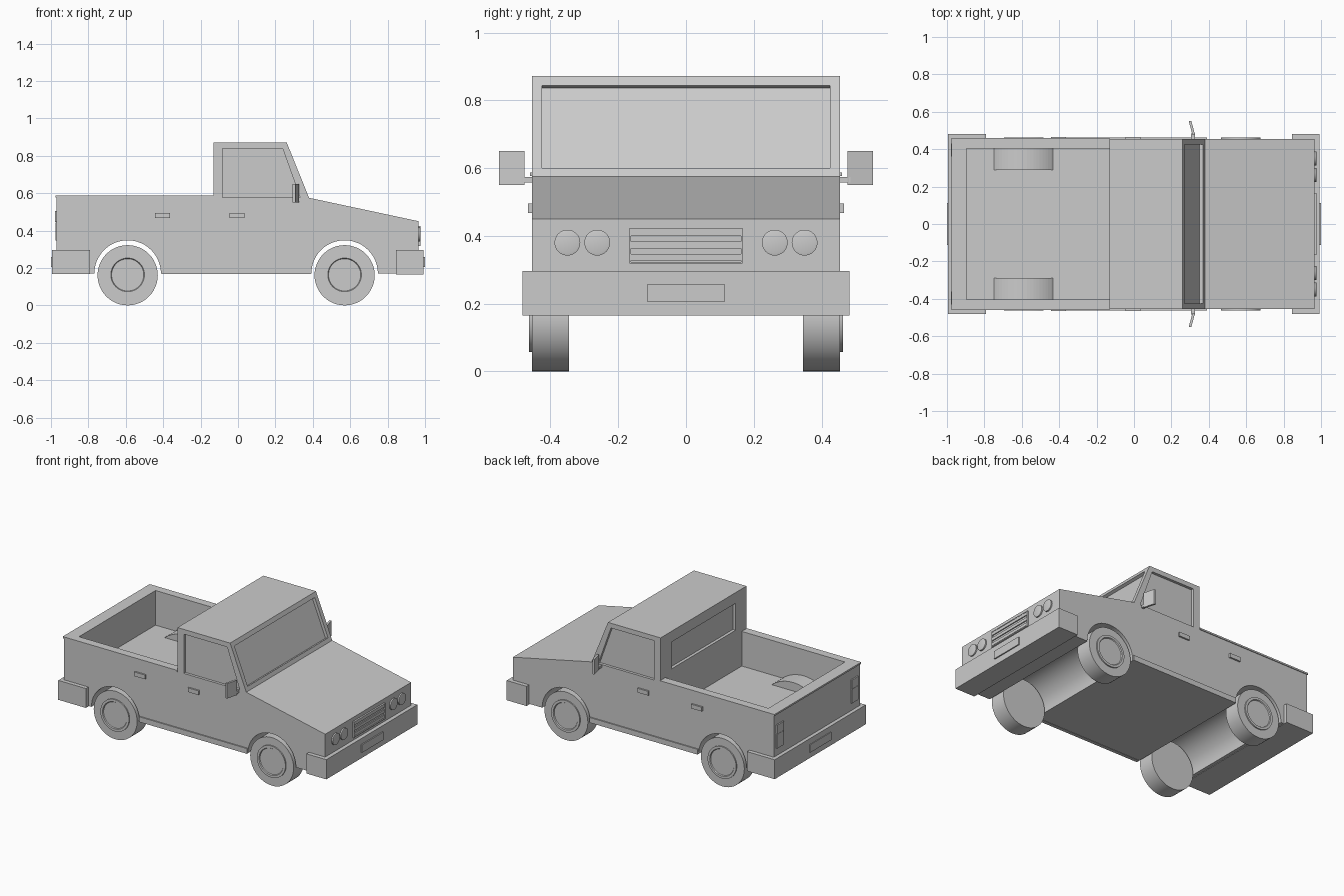
import bpy, bmesh, math
from mathutils import Vector

if "Cube" in bpy.data.objects:
    bpy.data.objects.remove(bpy.data.objects["Cube"])

def prism(name, pts, y0, y1):
    """Extrude an x-z outline from y0 to y1."""
    bm = bmesh.new()
    face = bm.faces.new([bm.verts.new((x, y0, z)) for x, z in pts])
    ext = bmesh.ops.extrude_face_region(bm, geom=[face])
    vs = [g for g in ext["geom"] if isinstance(g, bmesh.types.BMVert)]
    bmesh.ops.translate(bm, verts=vs, vec=(0, y1 - y0, 0))
    bmesh.ops.recalc_face_normals(bm, faces=bm.faces)
    me = bpy.data.meshes.new(name)
    bm.to_mesh(me)
    bm.free()
    ob = bpy.data.objects.new(name, me)
    bpy.context.collection.objects.link(ob)
    return ob

def box(name, x0, x1, y0, y1, z0, z1):
    return prism(name, [(x0, z0), (x1, z0), (x1, z1), (x0, z1)], y0, y1)

def arc(cx, cz, r, a0, a1, n):
    return [(cx + r * math.cos(math.radians(a0 + (a1 - a0) * i / n)),
             cz + r * math.sin(math.radians(a0 + (a1 - a0) * i / n))) for i in range(n + 1)]

def smooth(ob):
    bpy.ops.object.select_all(action='DESELECT')
    bpy.context.view_layer.objects.active = ob
    ob.select_set(True)
    bpy.ops.object.shade_smooth_by_angle(angle=math.radians(30))

def lathe(name, profile, loc, axis, n=48):
    """Revolve (radius, offset) points around an axis direction."""
    bm = bmesh.new()
    rot = Vector(axis).to_track_quat('Z', 'Y')
    rings = []
    for r, h in profile:
        rings.append([bm.verts.new(rot @ Vector((r * math.cos(2 * math.pi * i / n),
                      r * math.sin(2 * math.pi * i / n), h)) + Vector(loc)) for i in range(n)])
    for a, b in zip(rings, rings[1:]):
        for i in range(n):
            bm.faces.new((a[i], a[(i + 1) % n], b[(i + 1) % n], b[i]))
    bm.faces.new(rings[0])
    bm.faces.new(rings[-1])
    bmesh.ops.recalc_face_normals(bm, faces=bm.faces)
    me = bpy.data.meshes.new(name)
    bm.to_mesh(me)
    bm.free()
    ob = bpy.data.objects.new(name, me)
    bpy.context.collection.objects.link(ob)
    smooth(ob)
    return ob

REAR, FRONT = -0.59, 0.57

# body side outline, with wheel arches running right through
outline = [(-0.97, 0.17)]
outline += arc(REAR, 0.17, 0.178, 180, 0, 24) + arc(FRONT, 0.17, 0.178, 180, 0, 24)
outline += [(0.965, 0.17), (0.965, 0.45), (0.38, 0.575), (0.26, 0.872),
            (-0.13, 0.872), (-0.13, 0.585), (-0.97, 0.585)]
body = prism("body", outline, -0.455, 0.455)

# cutters: cargo bed, rear window, windscreen, side windows
cutters = [box("bed_cutter", -0.895, -0.13, -0.405, 0.405, 0.355, 0.8),
           box("rear_window_cutter", -0.2, -0.11, -0.34, 0.34, 0.62, 0.80)]
d = Vector((0.12, -0.297)).normalized()
nrm = Vector((-d.y, d.x))
top = Vector((0.26, 0.872)) + d * 0.03
low = Vector((0.26, 0.872)) + d * 0.293
cutters.append(prism("windscreen_cutter", [tuple(top - nrm * 0.02), tuple(low - nrm * 0.02),
                     tuple(low + nrm * 0.03), tuple(top + nrm * 0.03)], -0.425, 0.425))
side_glass = [(-0.083, 0.577), (0.332, 0.577), (0.238, 0.84), (-0.083, 0.84)]
for s in (-1, 1):
    cutters.append(prism("side_window_cutter", side_glass, s * 0.437, s * 0.5))
bpy.context.view_layer.objects.active = body
for c in cutters:
    m = body.modifiers.new("cut", 'BOOLEAN')
    m.operation = 'DIFFERENCE'
    m.solver = 'EXACT'
    m.object = c
    bpy.ops.object.modifier_apply(modifier=m.name)
for c in cutters:
    bpy.data.objects.remove(c)
smooth(body)

# bumpers and number plates
box("front_bumper", 0.845, 0.992, -0.482, 0.482, 0.165, 0.297)
box("rear_bumper", -0.995, -0.79, -0.482, 0.482, 0.167, 0.297)
box("front_plate", 0.98, 1.0, -0.113, 0.113, 0.205, 0.258)
box("rear_plate", -1.0, -0.98, -0.113, 0.113, 0.205, 0.258)

# grille: frame and slats
box("grille_back", 0.955, 0.967, -0.16, 0.16, 0.325, 0.42)
for z in (0.3205, 0.421):
    box("grille_frame", 0.955, 0.976, -0.167, 0.167, z - 0.0025, z + 0.0025)
for s in (-1, 1):
    box("grille_frame_side", 0.955, 0.976, s * 0.162, s * 0.167, 0.318, 0.4235)
for z in (0.337, 0.373, 0.409):
    box("grille_slat", 0.955, 0.974, -0.162, 0.162, z - 0.010, z + 0.010)

# tailgate rail cap
box("tail_rail", -0.977, -0.895, -0.46, 0.46, 0.576, 0.587)

for s in (-1, 1):
    # rails, sills, door handles
    box("bed_rail", -0.977, -0.13, s * 0.405, s * 0.46, 0.576, 0.587)
    box("sill", -0.41, 0.39, s * 0.44, s * 0.463, 0.168, 0.203)
    for x in (-0.403, -0.006):
        box("handle", x - 0.04, x + 0.04, s * 0.45, s * 0.466, 0.467, 0.495)
    # wheel humps in the bed
    prism("wheel_hump", arc(REAR, 0.165, 0.247, 130.2, 49.8, 20), s * 0.29, s * 0.41)
    # headlights
    for y in (0.262, 0.35):
        lathe("headlight", [(0.038, 0), (0.038, 0.016), (0.031, 0.018)],
              (0.958, s * y, 0.38), (1, 0, 0), 32)
    # stacked tail lights
    box("tail_light_upper", -0.979, -0.96, s * 0.36, s * 0.43, 0.445, 0.505)
    box("tail_light_lower", -0.977, -0.96, s * 0.36, s * 0.43, 0.347, 0.442)
    # tilted door mirrors on short stems
    box("mirror_stem", 0.305, 0.325, s * 0.45, s * 0.485, 0.557, 0.573)
    mirror = box("mirror", 0.312, 0.326, s * 0.477, s * 0.552, 0.55, 0.65)
    for v in mirror.data.vertices:
        v.co.x -= (abs(v.co.y) - 0.477) * 0.26
    # wheels with raised hub rings
    for x in (REAR, FRONT):
        lathe("tyre", [(0.161, 0), (0.161, 0.11)], (x, s * 0.345, 0.161), (0, s, 0))
        lathe("hub", [(0.106, 0), (0.106, 0.018), (0.09, 0.018), (0.086, 0.012)],
              (x, s * 0.445, 0.163), (0, s, 0))
